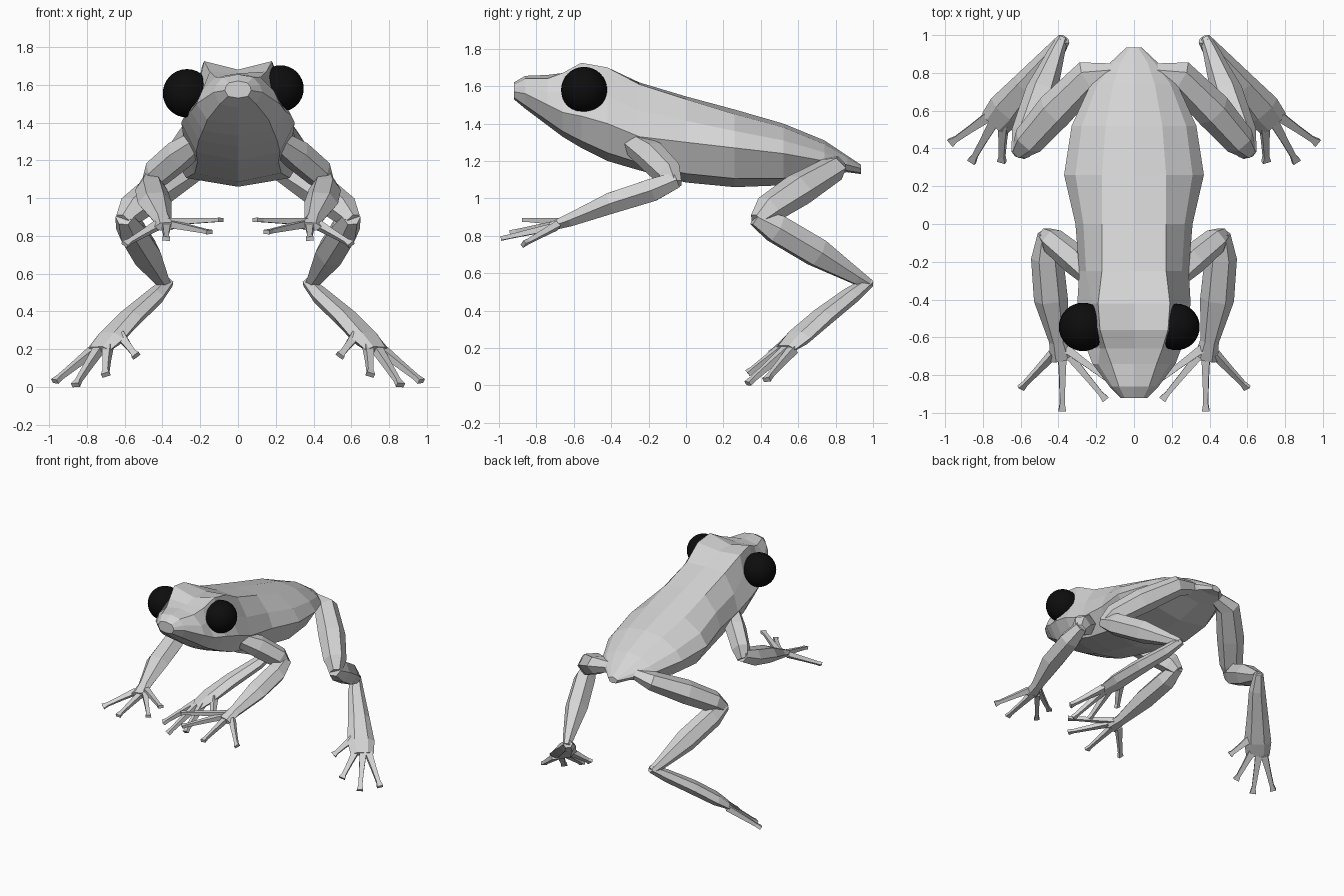
import bpy, bmesh, math
from mathutils import Vector


def material(name, rgb):
    m = bpy.data.materials.new(name)
    m.diffuse_color = (*rgb, 1)
    return m


SKIN = material("pale grey skin", (0.66, 0.66, 0.66))
BLACK = material("black eye", (0.004, 0.004, 0.004))


def finish(bm, name, mat):
    bmesh.ops.recalc_face_normals(bm, faces=bm.faces)
    me = bpy.data.meshes.new(name)
    bm.to_mesh(me)
    bm.free()
    me.materials.append(mat)
    ob = bpy.data.objects.new(name, me)
    bpy.context.collection.objects.link(ob)
    return ob


def loft(bm, rings):
    rows = [[bm.verts.new(p) for p in r] for r in rings]
    n = len(rows[0])
    for a, b in zip(rows, rows[1:]):
        for i in range(n):
            j = (i + 1) % n
            bm.faces.new((a[i], a[j], b[j], b[i]))
    bm.faces.new(rows[0])
    bm.faces.new(rows[-1])


def tube(bm, path, s, axis, n=6):
    """path rows: x, y, z, half width, half height; s mirrors x."""
    pts = [Vector((p[0] * s, p[1], p[2])) for p in path]
    axis = Vector((axis[0] * s, axis[1], axis[2]))
    rings = []
    for i, p in enumerate(pts):
        t = (pts[min(i + 1, len(pts) - 1)] - pts[max(i - 1, 0)]).normalized()
        u = (axis - t * axis.dot(t)).normalized()
        v = t.cross(u)
        w, h = path[i][3:]
        ring = []
        for k in range(n):
            a = 2 * math.pi * (k + (0.5 if n == 4 else 0)) / n
            ring.append(p + u * w * math.cos(a) + v * h * math.sin(a))
        rings.append(ring)
    loft(bm, rings)


def digit(bm, root, tip, s, axis, r=0.03):
    """Thin finger or toe with a small flared pad at the tip."""
    a, b = Vector(root), Vector(tip)
    path = [(*a, r * 1.2, r), (*a.lerp(b, 0.45), r * 0.85, r * 0.8),
            (*a.lerp(b, 0.86), r * 0.7, r * 0.6), (*b, r * 1.1, r * 0.6)]
    tube(bm, path, s, axis, 4)


# Head and body: y, top z, ridge x, ridge z, side x, side z, belly z
SECTIONS = [
    (-0.92, 1.62, .05, 1.61, .07, 1.57, 1.53),
    (-0.86, 1.655, .08, 1.64, .13, 1.56, 1.48),
    (-0.74, 1.66, .12, 1.64, .22, 1.50, 1.39),
    (-0.66, 1.66, .15, 1.67, .25, 1.46, 1.33),
    (-0.56, 1.68, .18, 1.725, .28, 1.44, 1.27),
    (-0.42, 1.68, .19, 1.70, .30, 1.40, 1.20),
    (-0.25, 1.62, .17, 1.61, .29, 1.33, 1.15),
    (0.00, 1.545, .17, 1.53, .31, 1.30, 1.085),
    (0.26, 1.475, .17, 1.45, .37, 1.27, 1.06),
    (0.52, 1.40, .15, 1.38, .33, 1.24, 1.07),
    (0.74, 1.31, .11, 1.29, .23, 1.20, 1.12),
    (0.86, 1.23, .07, 1.22, .12, 1.18, 1.14),
    (0.935, 1.18, .02, 1.175, .04, 1.16, 1.13),
]
rings = []
for y, zt, xr, zr, xs, zs, zb in SECTIONS:
    k = 0.3 if -0.7 < y < -0.38 else 0.7          # narrower at the eye sockets
    half = [(xr, zr), (xr + (xs - xr) * k, (zr + zs) / 2), (xs, zs),
            (xs * 0.74, zb + (zs - zb) * 0.22)]
    ring = [(0, y, zt)] + [(x, y, z) for x, z in half] + [(0, y, zb)]
    ring += [(-x, y, z) for x, z in reversed(half)]
    rings.append(ring)
bm = bmesh.new()
loft(bm, rings)
finish(bm, "head_and_body", SKIN)

for s, side in ((1, "left"), (-1, "right")):
    # Front leg: upper arm, forearm, hand, fingers
    bm = bmesh.new()
    X = (1, 0, 0)
    tube(bm, [(.20, -.31, 1.31, .05, .06), (.31, -.19, 1.23, .08, .085),
              (.43, -.09, 1.13, .07, .08), (.47, -.06, 1.07, .045, .045)],
         s, (0.6, -0.8, 0))
    tube(bm, [(.46, -.05, 1.10, .05, .05), (.46, -.18, 1.045, .085, .07),
              (.44, -.40, .975, .09, .065), (.40, -.62, .885, .05, .04),
              (.38, -.72, .85, .065, .025)], s, X)
    for root, tip in (((.43, -.69, .855), (.60, -.87, .755)),
                      ((.38, -.70, .85), (.38, -.99, .785)),
                      ((.34, -.70, .86), (.15, -.93, .82)),
                      ((.36, -.66, .875), (.09, -.86, .885))):
        digit(bm, root, tip, s, (1, -0.4, 0), 0.026)
    finish(bm, side + "_front_leg", SKIN)

    # Hind leg: thigh, shin, long foot, toes
    bm = bmesh.new()
    tube(bm, [(.08, .80, 1.19, .05, .04), (.24, .78, 1.155, .09, .07),
              (.42, .60, 1.045, .10, .09), (.56, .44, .94, .085, .08),
              (.61, .38, .88, .045, .045)], s, (0.7, 0.7, 0))
    tube(bm, [(.60, .37, .90, .05, .05), (.57, .48, .84, .08, .085),
              (.49, .70, .71, .085, .085), (.41, .91, .58, .045, .045),
              (.38, .98, .54, .03, .03)], s, (1, 0.3, 0))
    F = (0.9, 0.3, -0.25)
    tube(bm, [(.37, .98, .555, .035, .03), (.44, .88, .48, .06, .045),
              (.57, .73, .365, .08, .05), (.68, .60, .255, .10, .045),
              (.74, .53, .195, .085, .025)], s, F)
    for root, tip in (((.77, .57, .19), (.97, .43, .03)),
                      ((.74, .54, .195), (.86, .33, .01)),
                      ((.69, .53, .215), (.70, .33, .065)),
                      ((.62, .58, .27), (.54, .45, .165))):
        digit(bm, root, tip, s, F, 0.03)
    finish(bm, side + "_hind_leg", SKIN)

# Smooth black eyes, one sitting slightly lower and further out
for name, loc, r in (("left_eye", (.225, -.545, 1.58), .123),
                     ("right_eye", (-.27, -.545, 1.555), .128)):
    bm = bmesh.new()
    bmesh.ops.create_uvsphere(bm, u_segments=32, v_segments=16, radius=r)
    bmesh.ops.translate(bm, verts=bm.verts, vec=loc)
    for f in bm.faces:
        f.smooth = True
    finish(bm, name, BLACK)
